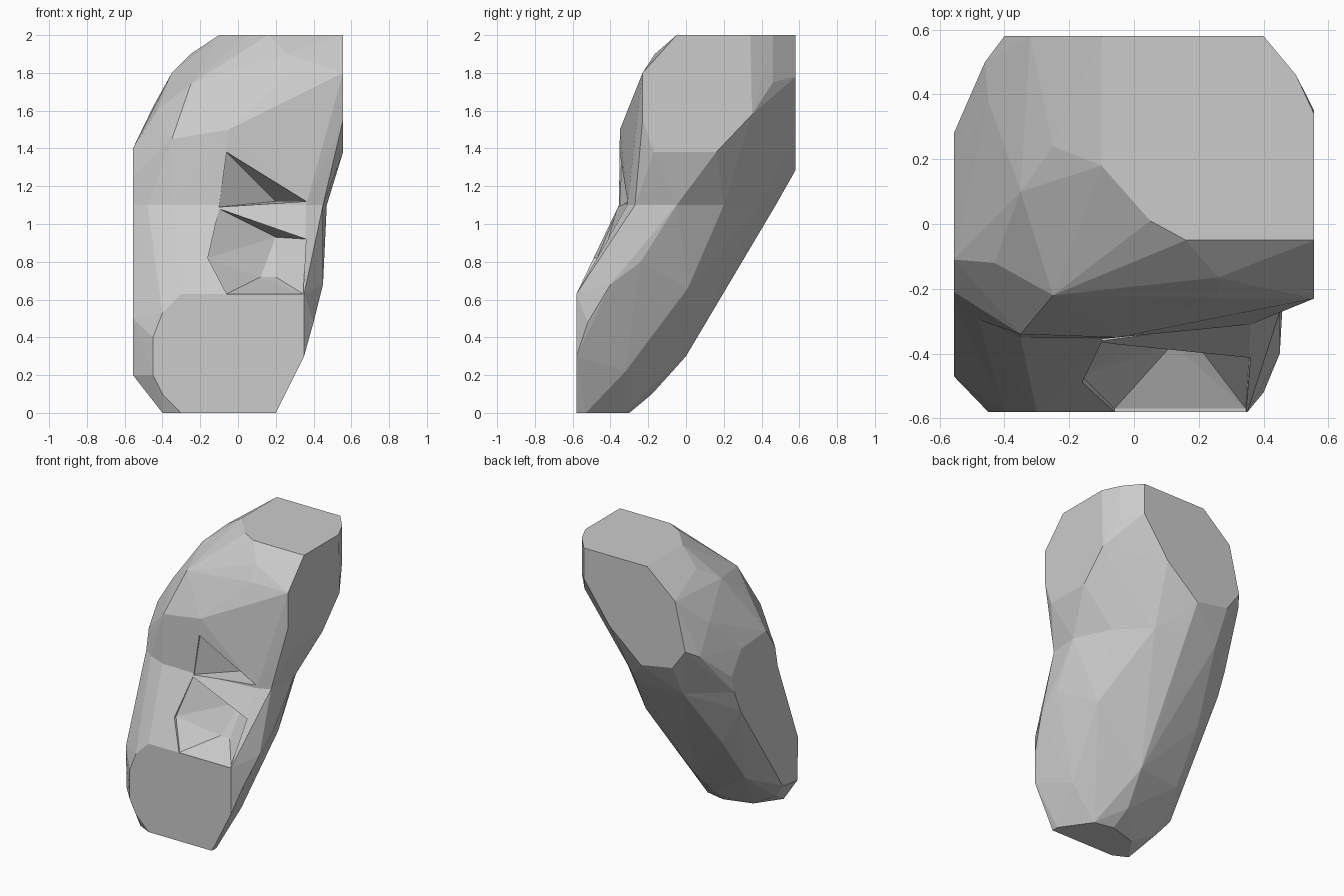
import bpy, bmesh

if "Cube" in bpy.data.objects:
    bpy.data.objects.remove(bpy.data.objects["Cube"])

LX, LY, MID = 0.556, 0.58, 1.1

# waist section shared by the lower and upper halves (x, y)
waist = [(-LX, -.24), (-.48, -.295), (-.35, -.35), (-.10, -.355), (.36, -.31), (.45, -.27),
         (.47, -.05), (.35, .20), (.15, .39), (-.05, .475), (-.30, .46), (-LX, .25)]

# lower half: flat front (x, z), flat base (x, y), flat left (y, z), rounded underside
low_front = [(-.30, 0), (.20, 0), (.35, .30), (.35, .63), (-.30, .63), (-.40, .53),
             (-.45, .40), (-.45, .20), (-.40, .10)]
base = [(.20, -.53), (.06, -.33), (-.08, -.30), (-.28, -.36), (-.40, -.53)]
low_left = [(-.46, .20), (-.30, .22), (.18, .94), (-.47, .50)]
low_round = [(-.10, -.18, .10), (-.47, -.34, .11), (.25, -.32, .22), (-.06, 0, .30),
             (-.42, -.07, .33), (.40, -.52, .48), (.45, -.40, .68), (.45, -.24, .80),
             (.31, .01, .66), (-.08, .195, .63), (-.40, .16, .66)]

# upper half: flat left, back, right and top, rounded shoulder
up_left = [(-.21, 1.25), (-.11, 1.40), (.17, 1.38), (.28, 1.22)]
up_back = [(-.40, 1.47), (-.32, 1.81), (-.10, 2), (.40, 2), (.40, 1.78), (.20, 1.50),
           (-.05, 1.285), (-.30, 1.33)]
up_right = [(-.05, 2), (.34, 2), (.35, 1.58), (.16, 1.38), (-.17, 1.38), (-.23, 1.55), (-.23, 1.8)]
top = [(.50, .46), (-.10, .18), (.05, .01), (.16, -.05)]
shoulder = [(.50, .46, 1.75), (-.46, .50, 1.42), (-.45, .38, 1.62), (-.35, .10, 1.80),
            (-.25, .24, 1.90), (-.43, -.12, 1.60), (-.25, -.22, 1.74), (.26, -.23, 1.80),
            (.26, -.165, 1.90), (-.35, -.34, 1.45), (-.05, -.35, 1.50), (.36, -.28, 1.31),
            (.46, -.24, 1.48)]


def hull(bm, points):
    verts = [bm.verts.new(p) for p in points]
    res = bmesh.ops.convex_hull(bm, input=verts)
    junk = {g for g in res["geom_interior"] + res["geom_unused"]
            if isinstance(g, bmesh.types.BMVert)}
    bmesh.ops.delete(bm, geom=list(junk), context='VERTS')


def make_object(name, bm):
    bmesh.ops.recalc_face_normals(bm, faces=bm.faces)
    mesh = bpy.data.meshes.new(name)
    bm.to_mesh(mesh)
    bm.free()
    ob = bpy.data.objects.new(name, mesh)
    bpy.context.collection.objects.link(ob)
    return ob


# leaning stone: two hulls joined at the waist
ring = [(x, y, MID) for x, y in waist]
lower = ring + low_round + [(x, -LY, z) for x, z in low_front] \
    + [(x, y, 0) for x, y in base] + [(-LX, y, z) for y, z in low_left]
upper = ring + shoulder + [(x, LY, z) for x, z in up_back] + [(x, y, 2) for x, y in top] \
    + [(-LX, y, z) for y, z in up_left] + [(LX, y, z) for y, z in up_right]
bm = bmesh.new()
hull(bm, lower)
hull(bm, upper)
caps = [f for f in bm.faces if all(abs(v.co.z - MID) < 1e-5 for v in f.verts)]
bmesh.ops.delete(bm, geom=caps, context='FACES')
inner = [e for e in bm.edges if not e.link_faces]
bmesh.ops.delete(bm, geom=inner, context='EDGES')
bmesh.ops.remove_doubles(bm, verts=bm.verts, dist=0.001)
stone = make_object("leaning_stone", bm)


# chipped pockets: an opening swept forward, tapering to inner points
def pocket(name, opening, inner):
    bm = bmesh.new()
    hull(bm, opening + [(x, -0.9, z) for x, y, z in opening] + inner)
    cutter = make_object(name, bm)
    cutter.hide_render = True
    cutter.hide_viewport = True
    mod = stone.modifiers.new(name, 'BOOLEAN')
    mod.operation = 'DIFFERENCE'
    mod.solver = 'EXACT'
    mod.object = cutter


pocket("upper_pocket_cutter",
       [(-0.06, -0.34, 1.38), (-0.10, -0.35, 1.09), (0.36, -0.28, 1.12)],
       [(0.20, -0.14, 1.12)])
pocket("lower_pocket_cutter",
       [(-0.10, -0.36, 1.08), (0.36, -0.35, 0.92), (0.345, -0.57, 0.63),
        (-0.06, -0.57, 0.63), (-0.16, -0.47, 0.82)],
       [(0.20, -0.22, 0.93), (0.20, -0.38, 0.72), (0.12, -0.37, 0.72)])
